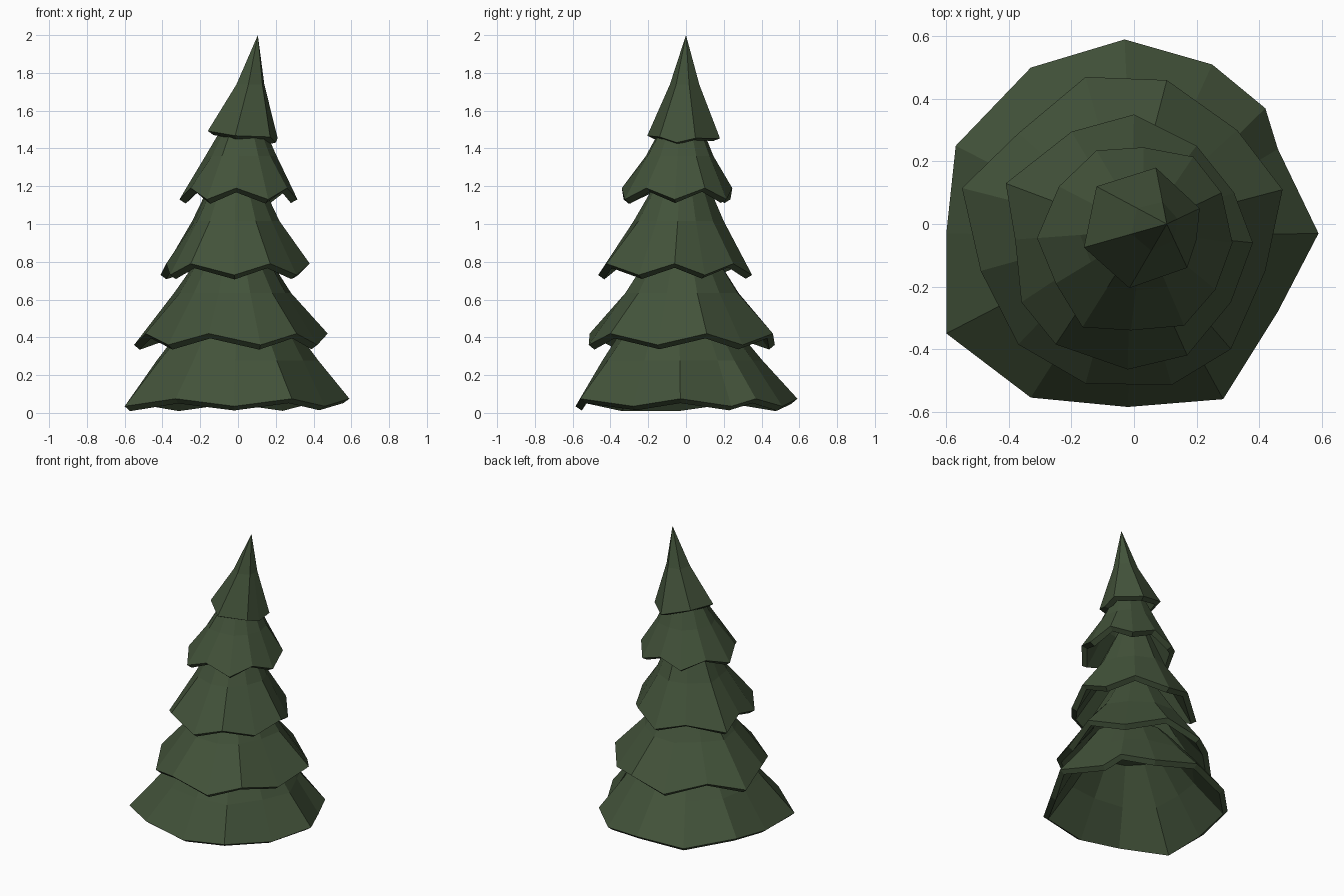
import bpy
import bmesh
from mathutils import Vector

default_cube = bpy.data.objects.get("Cube")
if default_cube:
    bpy.data.objects.remove(default_cube, do_unlink=True)

# Single foliage colour
foliage = bpy.data.materials.new("dark_pine_green")
foliage.use_nodes = True
pine_colour = (0.055, 0.085, 0.042, 1.0)
foliage.diffuse_color = pine_colour
shader = foliage.node_tree.nodes["Principled BSDF"]
shader.inputs["Base Color"].default_value = pine_colour
shader.inputs["Roughness"].default_value = 0.9


def bridge(mesh, lower, upper):
    """Join two rings of equal length with a band of quads."""
    count = len(lower)
    for i in range(count):
        j = (i + 1) % count
        mesh.faces.new((lower[i], lower[j], upper[j], upper[i]))


def branch_tier(name, hem, low, high, crown, crown_radius, sag=0.02, tilt=0.0):
    """Hollow skirt: zigzag hem, slightly pinched waist, and a crown ring or tip."""
    mesh = bmesh.new()
    crown = Vector(crown)
    hem_points, waist_points, crown_points = [], [], []
    for i, (x, y) in enumerate(hem):
        edge = Vector((x, y, (high if i % 2 else low) + tilt * x))
        outward = Vector((x - crown.x, y - crown.y, 0)).normalized()
        top = crown + outward * crown_radius
        waist = edge.lerp(top, 0.5) - outward * sag
        waist.z = ((low + high) / 2 + crown.z) / 2
        hem_points.append(edge)
        waist_points.append(waist)
        crown_points.append(top)

    hem_ring = [mesh.verts.new(p) for p in hem_points]
    waist_ring = [mesh.verts.new(p) for p in waist_points]
    bridge(mesh, hem_ring, waist_ring)
    if crown_radius > 0:
        crown_ring = [mesh.verts.new(p) for p in crown_points]
        bridge(mesh, waist_ring, crown_ring)
        mesh.faces.new(crown_ring)
    else:
        tip = mesh.verts.new(crown)
        for i, vert in enumerate(waist_ring):
            mesh.faces.new((vert, waist_ring[(i + 1) % len(waist_ring)], tip))

    mesh.normal_update()
    data = bpy.data.meshes.new(name)
    mesh.to_mesh(data)
    mesh.free()
    data.materials.append(foliage)
    tier = bpy.data.objects.new(name, data)
    bpy.context.collection.objects.link(tier)

    # Thickness grows inwards and leaves a bevelled rim under the hem
    shell = tier.modifiers.new("branch_thickness", "SOLIDIFY")
    shell.thickness = 0.04
    shell.offset = -1
    return tier


# Hem outlines run anticlockwise, alternating low and high corners
branch_tier("bottom_branches",
            [(-.6, -.35), (-.33, -.555), (-.02, -.585), (.285, -.56), (.46, -.28),
             (.59, -.03), (.46, .24), (.42, .37), (.25, .51), (-.03, .59),
             (-.33, .5), (-.57, .25), (-.6, -.03)],
            low=.035, high=.075, crown=(0, -.04, .5), crown_radius=.26, sag=0)

branch_tier("lower_branches",
            [(-.37, -.385), (-.155, -.51), (.12, -.515), (.31, -.4), (.42, -.15),
             (.475, .11), (.33, .3), (.105, .46), (-.155, .47), (-.37, .29),
             (-.55, .115), (-.49, -.15)],
            low=.36, high=.42, crown=(-.02, -.02, .88), crown_radius=.15)

branch_tier("middle_branches",
            [(-.02, -.465), (.17, -.42), (.31, -.25), (.38, -.06), (.32, .1),
             (.2, .25), (0, .35), (-.2, .295), (-.41, .13), (-.38, -.05),
             (-.36, -.25), (-.25, -.385)],
            low=.73, high=.79, crown=(-.01, -.02, 1.27), crown_radius=.11)

branch_tier("upper_branches",
            [(-.165, -.33), (-.01, -.34), (.16, -.325), (.26, -.21), (.315, -.06),
             (.28, .1), (.19, .215), (.03, .245), (-.12, .235), (-.24, .12),
             (-.31, -.045), (-.25, -.19)],
            low=1.13, high=1.19, crown=(.03, -.02, 1.56), crown_radius=.085, sag=.01)

# Leaning tip
branch_tier("tree_tip",
            [(-.015, -.205), (.17, -.14), (.2, -.05), (.21, .05), (.07, .18),
             (-.12, .12), (-.16, -.075)],
            low=1.465, high=1.49, crown=(.105, 0, 2), crown_radius=0, tilt=-.17)
